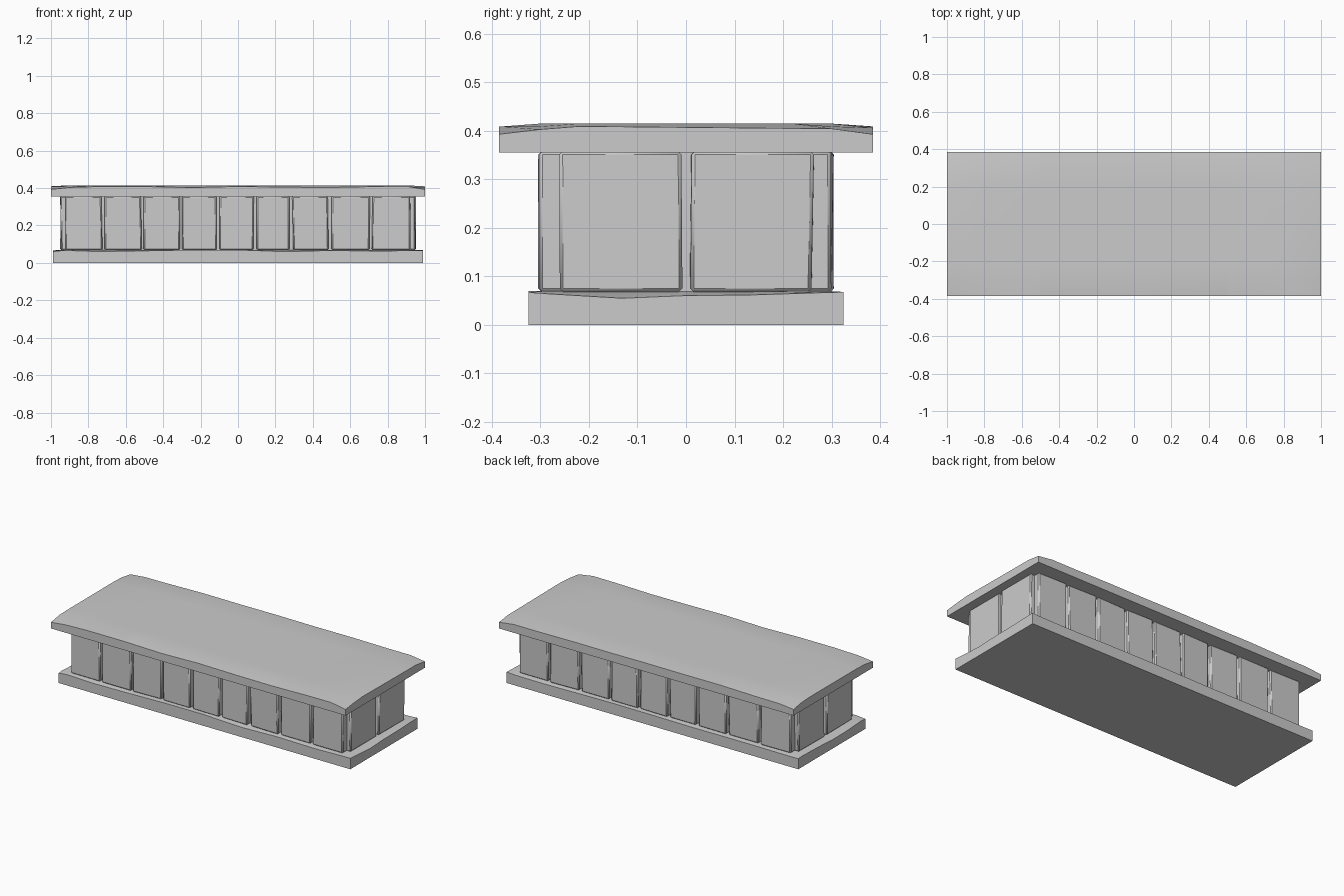
import bpy
import bmesh
import random
from mathutils import Vector

random.seed(4)
cube = bpy.data.objects.get("Cube")
if cube:
    bpy.data.objects.remove(cube, do_unlink=True)

stone = bpy.data.materials.new("pale grey stone")
stone.use_nodes = True
GREY = (0.6, 0.6, 0.6, 1)
stone.diffuse_color = GREY
stone.node_tree.nodes["Principled BSDF"].inputs["Base Color"].default_value = GREY


def box(lo, hi):
    """Return a bmesh box between two corners."""
    bm = bmesh.new()
    bmesh.ops.create_cube(bm, size=1)
    for v in bm.verts:
        for i in range(3):
            v.co[i] = lo[i] if v.co[i] < 0 else hi[i]
    return bm


def cut(bm, axis, places):
    """Add edge loops across a box at the given places on one axis."""
    normal = Vector((0, 0, 0))
    normal[axis] = 1
    for p in places:
        bmesh.ops.bisect_plane(bm, geom=bm.verts[:] + bm.edges[:] + bm.faces[:],
                               plane_co=normal * p, plane_no=normal)


def finish(bm, name, bevel=0):
    bmesh.ops.recalc_face_normals(bm, faces=bm.faces[:])
    mesh = bpy.data.meshes.new(name)
    bm.to_mesh(mesh)
    bm.free()
    mesh.materials.append(stone)
    obj = bpy.data.objects.new(name, mesh)
    bpy.context.collection.objects.link(obj)
    if bevel:
        mod = obj.modifiers.new("worn_edges", 'BEVEL')
        mod.width = bevel
        mod.segments = 1
        mod.limit_method = 'ANGLE'
    bpy.ops.object.select_all(action='DESELECT')
    obj.select_set(True)
    bpy.context.view_layer.objects.active = obj
    bpy.ops.object.shade_smooth_by_angle()
    return obj


# Capping slabs, worn down around a flat octagonal field
wear = {}
for i in range(4):
    x = -1 + i * 0.5
    bm = box((x, -0.385, 0.355), (x + 0.5, 0.385, 0.415))
    cut(bm, 1, (-0.3, -0.22, 0.22, 0.3))
    cut(bm, 0, (-0.9, -0.75, -0.25, 0.25, 0.75, 0.9))
    for v in bm.verts:
        if v.co.z < 0.4:
            continue
        ax, ay = abs(v.co.x), abs(v.co.y)
        end, side = ax > 0.99, ay > 0.38
        key = (round(v.co.x, 2), round(v.co.y, 2))
        if end and side:
            drop = 0.022
        elif end or side:
            drop = wear.setdefault(key, random.uniform(0.005, 0.013))
        else:
            drop = 0.006 if ax > 0.89 and ay > 0.29 else 0
        v.co.z -= drop
    finish(bm, f"cap_slab_{i + 1}")

# Base slabs in two rows, with uneven outer top edges
wear = {}
for i in range(4):
    for j in range(2):
        x, y = -0.99 + i * 0.495, -0.325 + j * 0.325
        bm = box((x, y, 0), (x + 0.495, y + 0.325, 0.07))
        cut(bm, 0, (-0.93, -0.75, -0.25, 0.25, 0.75, 0.93))
        cut(bm, 1, (-0.29, -0.13, 0.13, 0.29))
        for v in bm.verts:
            ax, ay = abs(v.co.x), abs(v.co.y)
            if v.co.z > 0.05 and (ax > 0.98 or ay > 0.32):
                key = (round(v.co.x, 2), round(v.co.y, 2))
                v.co.z -= wear.setdefault(key, random.uniform(0, 0.01))
                if ax > 0.98 and ay < 0.2:
                    v.co.z -= 0.006
        finish(bm, f"base_slab_{i * 2 + j + 1}")


def wall_block(name, lo, hi):
    """A rough hewn block with slightly skewed corners."""
    bm = box(lo, hi)
    centre = (Vector(lo) + Vector(hi)) / 2
    for v in bm.verts:
        for axis in (0, 1):
            inward = 1 if v.co[axis] < centre[axis] else -1
            v.co[axis] += inward * random.uniform(0, 0.007)
    finish(bm, name, bevel=0.007)


# Long side walls, the rear turned half round from the front
joints = (-0.93, -0.72, -0.51, -0.305, -0.11, 0.09, 0.285, 0.49, 0.71, 0.93)
for side, label in ((1, "front"), (-1, "rear")):
    for k in range(len(joints) - 1):
        a, b = sorted((side * joints[k], side * joints[k + 1]))
        y0, y1 = sorted((-0.305 * side, -0.05 * side))
        wall_block(f"{label}_wall_block_{k + 1}",
                   (a + 0.004, y0, 0.068), (b - 0.004, y1, 0.358))

# End walls of two blocks each
for side, label in ((1, "left"), (-1, "right")):
    for k, y in enumerate((-0.265, 0.006)):
        x0, x1 = sorted((side * 0.8, side * 0.952))
        wall_block(f"{label}_end_block_{k + 1}",
                   (x0, y, 0.068), (x1, y + 0.259, 0.358))

# Solid core behind the joints
finish(box((-0.91, -0.27, 0.06), (0.91, 0.27, 0.36)), "wall_core")
